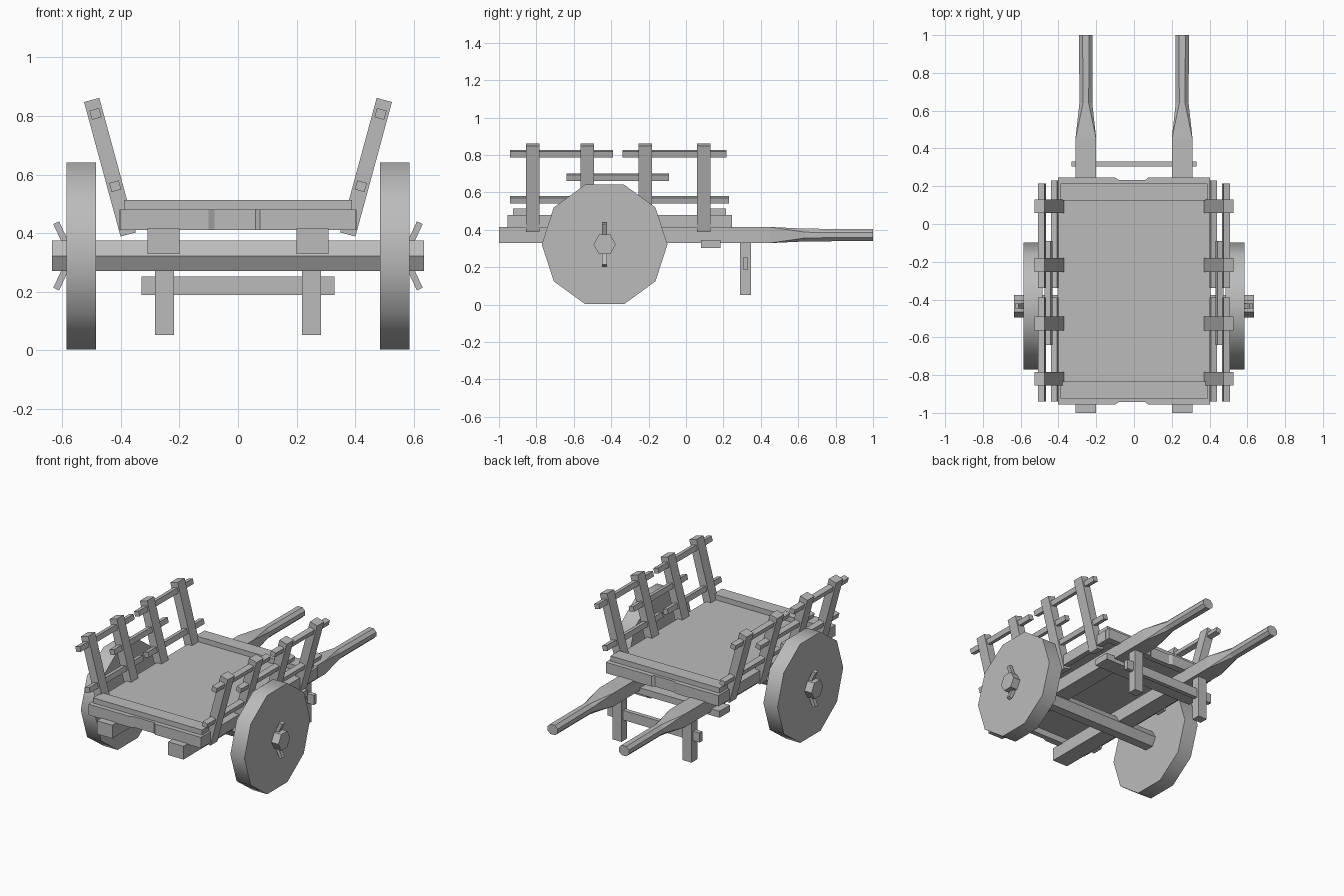
import bpy
import bmesh
import math
from mathutils import Matrix, Vector

if "Cube" in bpy.data.objects:
    bpy.data.objects.remove(bpy.data.objects["Cube"], do_unlink=True)

wood = bpy.data.materials.new("plain_grey")
wood.use_nodes = True
GREY = (0.5, 0.5, 0.5, 1)
wood.diffuse_color = GREY
wood.node_tree.nodes["Principled BSDF"].inputs["Base Color"].default_value = GREY


def finish(name, bm):
    bmesh.ops.recalc_face_normals(bm, faces=bm.faces)
    mesh = bpy.data.meshes.new(name)
    bm.to_mesh(mesh)
    bm.free()
    mesh.materials.append(wood)
    obj = bpy.data.objects.new(name, mesh)
    bpy.context.collection.objects.link(obj)
    return obj


def box(name, center, size, tilt=0):
    """Box with an optional turn about the y axis."""
    bm = bmesh.new()
    bmesh.ops.create_cube(bm, size=1)
    bm.transform(Matrix.Translation(center) @ Matrix.Rotation(tilt, 4, 'Y')
                 @ Matrix.Diagonal((*size, 1)))
    return finish(name, bm)


def loft(name, rings):
    """Skin between matching rings of points and cap both ends."""
    bm = bmesh.new()
    loops = [[bm.verts.new(p) for p in ring] for ring in rings]
    n = len(loops[0])
    for a, b in zip(loops, loops[1:]):
        for i in range(n):
            j = (i + 1) % n
            bm.faces.new((a[i], a[j], b[j], b[i]))
    bm.faces.new(loops[0])
    bm.faces.new(loops[-1])
    return finish(name, bm)


def disc(name, x0, x1, y, z, radius, sides):
    """Prism lying along x with a corner pointing along y."""
    angles = [math.tau * i / sides for i in range(sides)]
    return loft(name, [[(x, y + radius * math.cos(a), z + radius * math.sin(a))
                        for a in angles] for x in (x0, x1)])


def shaft_ring(cx, y, cz, hx, hz, cut):
    """Rectangle with chamfered corners, facing along y."""
    pts = []
    for sx, sz in ((1, 1), (-1, 1), (-1, -1), (1, -1)):
        pair = [(sx * hx, sz * (hz - cut)), (sx * (hx - cut), sz * hz)]
        pts += pair if sx * sz > 0 else pair[::-1]
    return [(cx + px, y, cz + pz) for px, pz in pts]


# Bed: floor, side boards, notched end boards and raised end strips
MID = -0.355
box("bed_floor", (0, MID, 0.465), (0.78, 1.16, 0.03))
for s in (-1, 1):
    box("bed_side_board", (s * 0.387, MID, 0.445), (0.034, 1.14, 0.07))
    outer, inner = MID + s * 0.6, MID + s * 0.555
    dent = outer - s * 0.012
    outline = [(-0.403, inner), (-0.403, outer), (-0.1, outer), (-0.08, dent),
               (0.06, dent), (0.075, outer), (0.403, outer), (0.403, inner)]
    loft("bed_end_board", [[(x, y, z) for x, y in outline] for z in (0.41, 0.48)])
    box("bed_end_strip", (0, MID + s * 0.525, 0.49), (0.78, 0.09, 0.046))

# Slatted sides: leaning stakes with square rails passing through them
LEAN = math.radians(15.2)
foot = Vector((0.375, 0, 0.395))
rails = [(0.807, -0.665, 0.55), (0.807, -0.062, 0.555), (0.682, -0.365, 0.55),
         (0.56, -0.665, 0.55), (0.56, -0.055, 0.57)]
for s in (-1, 1):
    for y in (-0.82, -0.527, -0.217, 0.095):
        box("side_stake", (s * 0.4375, y, 0.625), (0.054, 0.072, 0.476), s * LEAN)
    for z, y, length in rails:
        x = foot.x + (z - foot.z) * math.tan(LEAN)
        box("side_rail", (s * x, y, z), (0.034, length, 0.032), s * LEAN)

# Shafts: square beams under the bed thinning into chamfered handles
for s in (-1, 1):
    cx = s * 0.255
    loft("shaft", [shaft_ring(cx, -1, 0.372, 0.055, 0.043, 0.0005),
                   shaft_ring(cx, 0.45, 0.372, 0.055, 0.043, 0.0005),
                   shaft_ring(cx, 0.64, 0.372, 0.034, 0.034, 0.019),
                   shaft_ring(cx, 1, 0.372, 0.036, 0.032, 0.019)])

# Front cross beam and prop stand
box("cross_beam", (0, 0.132, 0.325), (0.74, 0.106, 0.042))
for s in (-1, 1):
    box("prop_leg", (s * 0.251, 0.318, 0.195), (0.064, 0.058, 0.285))
box("prop_crossbar", (0, 0.318, 0.22), (0.66, 0.028, 0.062))

# Axle, wheels and splayed retaining pins
AY, AZ = -0.435, 0.322
disc("axle", -0.636, 0.636, AY, AZ, 0.06, 6)
for s in (-1, 1):
    wheel = disc("wheel", s * 0.485, s * 0.586, AY, AZ, 0.336, 10)
    bpy.ops.object.select_all(action='DESELECT')
    wheel.select_set(True)
    bpy.context.view_layer.objects.active = wheel
    bpy.ops.object.shade_smooth_by_angle(angle=math.radians(40))
    for up in (-1, 1):
        box("wheel_pin", (s * 0.6, AY, AZ + up * 0.068), (0.022, 0.026, 0.1),
            s * up * math.radians(25))
